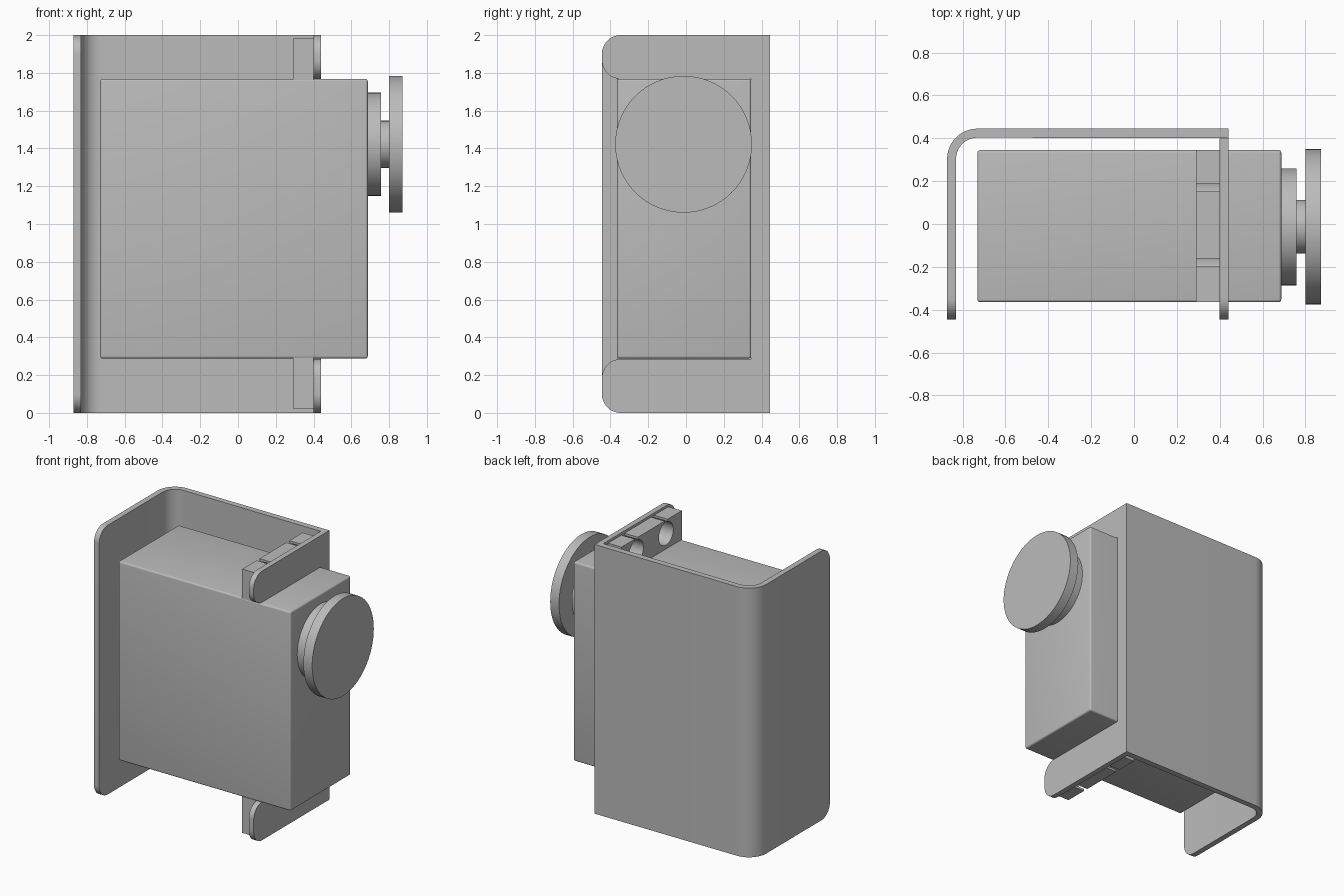
import bpy, bmesh, math
from mathutils import Vector

cube = bpy.data.objects.get("Cube")
if cube:
    bpy.data.objects.remove(cube, do_unlink=True)

grey = bpy.data.materials.new("plain grey")
grey.use_nodes = True
grey.diffuse_color = (0.5, 0.5, 0.5, 1)
grey.node_tree.nodes["Principled BSDF"].inputs["Base Color"].default_value = (0.5, 0.5, 0.5, 1)


def finish(name, bm):
    bmesh.ops.recalc_face_normals(bm, faces=bm.faces)
    mesh = bpy.data.meshes.new(name)
    bm.to_mesh(mesh)
    bm.free()
    mesh.materials.append(grey)
    obj = bpy.data.objects.new(name, mesh)
    bpy.context.collection.objects.link(obj)
    bpy.ops.object.select_all(action='DESELECT')
    obj.select_set(True)
    bpy.context.view_layer.objects.active = obj
    bpy.ops.object.shade_smooth_by_angle(angle=math.radians(35))
    return obj


def prism(points, axis, lo, hi):
    """Extrude an outline along x (outline in y, z) or z (outline in x, y)."""
    bm = bmesh.new()
    place = (lambda a, b: (lo, a, b)) if axis == 'x' else (lambda a, b: (a, b, lo))
    face = bm.faces.new([bm.verts.new(place(a, b)) for a, b in points])
    shift = Vector((hi - lo, 0, 0)) if axis == 'x' else Vector((0, 0, hi - lo))
    new = bmesh.ops.extrude_face_region(bm, geom=[face])["geom"]
    bmesh.ops.translate(bm, vec=shift, verts=[v for v in new if isinstance(v, bmesh.types.BMVert)])
    return bm


def arc(cx, cy, r, start, end, steps=12):
    angles = [math.radians(start + (end - start) * i / steps) for i in range(steps + 1)]
    return [(cx + r * math.cos(a), cy + r * math.sin(a)) for a in angles]


# Bracket: bent sheet forming the left wall and the back
FRONT, BACK, LEFT, FLANGE = -0.445, 0.445, -0.872, 0.44
sheet = [(LEFT, FRONT)] + arc(-0.73, 0.303, 0.142, 180, 90)
sheet += [(FLANGE, BACK), (FLANGE, 0.4)] + arc(-0.73, 0.303, 0.1, 90, 180) + [(-0.83, FRONT)]
bm = prism(sheet, 'z', 0, 2)
corners = [e for e in bm.edges
           if all(v.co.y < FRONT + 0.01 for v in e.verts)
           and abs(e.verts[0].co.z - e.verts[1].co.z) < 0.01]
bmesh.ops.bevel(bm, geom=corners, offset=0.1, segments=10, affect='EDGES', profile=0.5)
finish("bracket_sheet", bm)

# Bracket flange: two rounded tabs around an open window
R = 0.1


def tab(z0, z1):
    return arc(FRONT + R, z0 + R, R, 270, 180) + arc(FRONT + R, z1 - R, R, 180, 90)


flange = [(0.4, 0)] + tab(0, 0.285) + [(0.345, 0.285), (0.345, 1.768)] + tab(1.768, 2) + [(0.4, 2)]
finish("bracket_flange", prism(flange, 'x', 0.4, FLANGE))

# Motor body
Y0, Y1, Z0, Z1 = -0.365, 0.345, 0.288, 1.768
body = prism([(Y0, Z0), (Y1, Z0), (Y1, Z1), (Y0, Z1)], 'x', -0.73, 0.687)
bmesh.ops.bevel(body, geom=body.edges[:], offset=0.013, segments=4, affect='EDGES', profile=0.5)
finish("motor_body", body)


# Mounting ears with keyhole slots open at the outer edge
def ear(name, root, edge):
    up = 1 if edge > root else -1
    half, r = 0.018, 0.085
    a = math.degrees(math.asin(half / r))
    pts = [(Y0, root), (Y0, edge)]
    for c in (-0.18, 0.17):
        hole = arc(0, 0, r, 90 + a, 450 - a, 32)
        pts.append((c - half, edge))
        pts += [(c + y, edge + up * (z - 0.1)) for y, z in hole]
        pts.append((c + half, edge))
    pts += [(Y1, edge), (Y1, root)]
    finish(name, prism(pts, 'x', 0.29, 0.4))


ear("upper_ear", Z1 - 0.005, 1.982)
ear("lower_ear", Z0 + 0.005, 0.022)

# Output boss, shaft and horn disc
for name, r, x0, x1 in (("output_boss", 0.273, 0.68, 0.757),
                        ("output_shaft", 0.125, 0.757, 0.8),
                        ("horn_disc", 0.362, 0.8, 0.872)):
    finish(name, prism(arc(-0.013, 1.422, r, 0, 354.375, 63), 'x', x0, x1))
